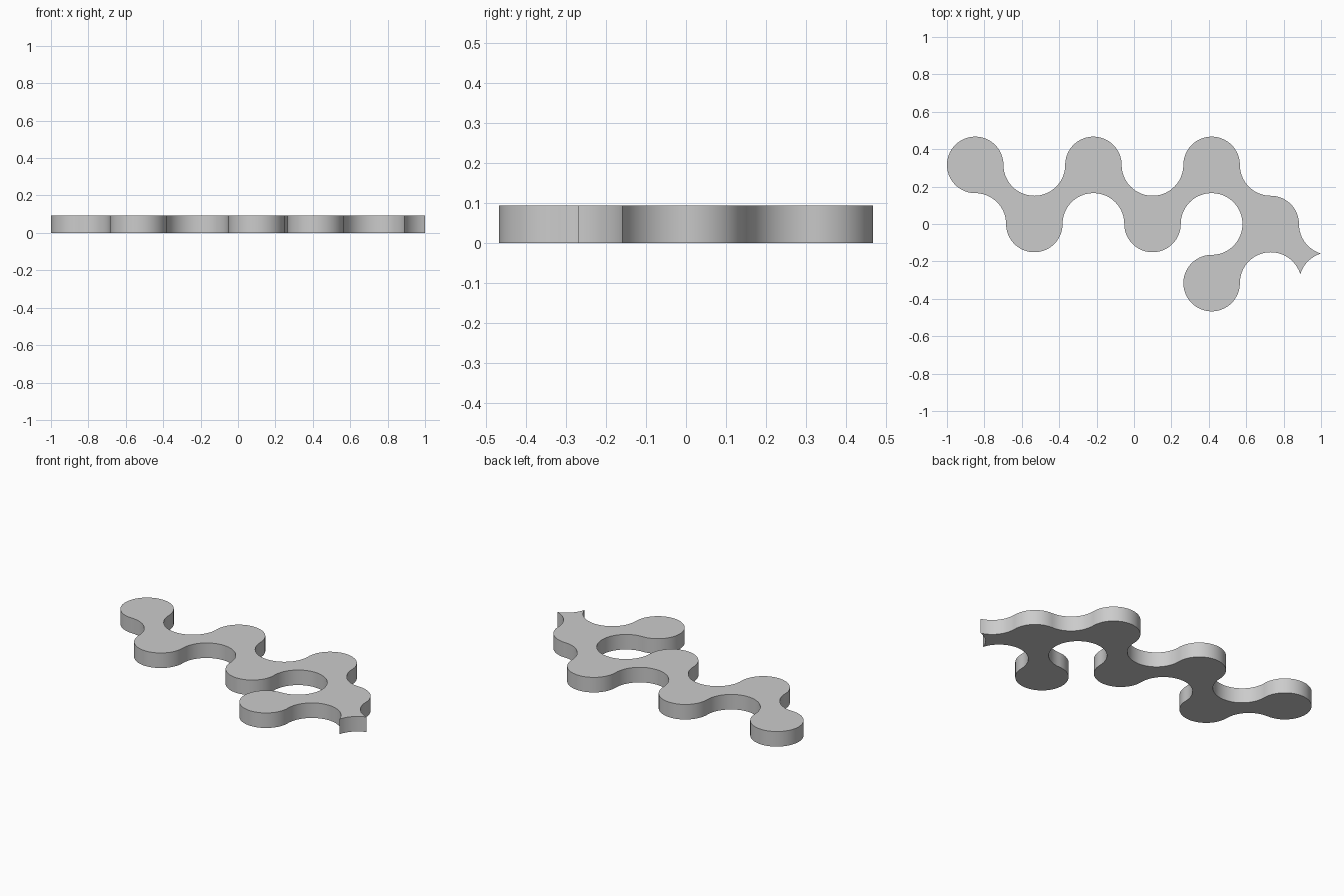
import bpy, bmesh, math

cube = bpy.data.objects.get("Cube")
if cube:
    bpy.data.objects.remove(cube, do_unlink=True)

PITCH = 0.316            # spacing of the lobe grid
LOBE = 0.151             # radius of the rounded lobes
NOTCH = PITCH - LOBE     # radius of the hollows between them
HEIGHT = 0.094
STEP = 5                 # degrees per outline segment

# Angle where two neighbouring hollows cross and form a pointed tip
TIP = math.degrees(math.acos(PITCH / 2 / NOTCH))

# Outline as tangent arcs: grid column, grid row, radius, start and end angle
arcs = [
    (0, 1, LOBE, 270, 0),
    (1, 1, NOTCH, 180, 360),
    (2, 1, LOBE, 180, 0),
    (3, 1, NOTCH, 180, 360),
    (4, 1, LOBE, 180, 0),
    (5, 1, NOTCH, 180, 270),
    (5, 0, LOBE, 90, 0),
    (6, 0, NOTCH, 180, 270 - TIP),
    (6, -1, NOTCH, 90 + TIP, 180 - TIP),
    (5, -1, NOTCH, TIP, 180),
    (4, -1, LOBE, 0, -270),
    (4, 0, NOTCH, 270, 540),
    (3, 0, LOBE, 0, -180),
    (2, 0, NOTCH, 0, 180),
    (1, 0, LOBE, 0, -180),
    (0, 0, NOTCH, 0, 90),
]


def arc_points(col, row, radius, start, end):
    """Points along one arc, leaving the last to the next arc."""
    cx, cy = -1 + LOBE + col * PITCH, row * PITCH
    count = max(2, round(abs(end - start) / STEP))
    for i in range(count):
        a = math.radians(start + (end - start) * i / count)
        yield cx + radius * math.cos(a), cy + radius * math.sin(a), 0


# Flat plate extruded from the outline
bm = bmesh.new()
verts = [bm.verts.new(p) for arc in arcs for p in arc_points(*arc)]
base = bm.faces.new(verts)
top = bmesh.ops.extrude_face_region(bm, geom=[base], use_keep_orig=True)
bmesh.ops.translate(bm, vec=(0, 0, HEIGHT),
                    verts=[g for g in top["geom"] if isinstance(g, bmesh.types.BMVert)])
bmesh.ops.recalc_face_normals(bm, faces=bm.faces)
mesh = bpy.data.meshes.new("wavy_plate")
bm.to_mesh(mesh)
bm.free()

plate = bpy.data.objects.new("wavy_plate", mesh)
bpy.context.collection.objects.link(plate)

# Plain grey material
grey = bpy.data.materials.new("light_grey")
grey.use_nodes = True
colour = (0.6, 0.6, 0.6, 1)
grey.diffuse_color = colour
grey.node_tree.nodes["Principled BSDF"].inputs["Base Color"].default_value = colour
mesh.materials.append(grey)

# Smooth curved walls with crisp rims and tips
bpy.ops.object.select_all(action="DESELECT")
plate.select_set(True)
bpy.context.view_layer.objects.active = plate
bpy.ops.object.shade_smooth_by_angle(angle=math.radians(30))
